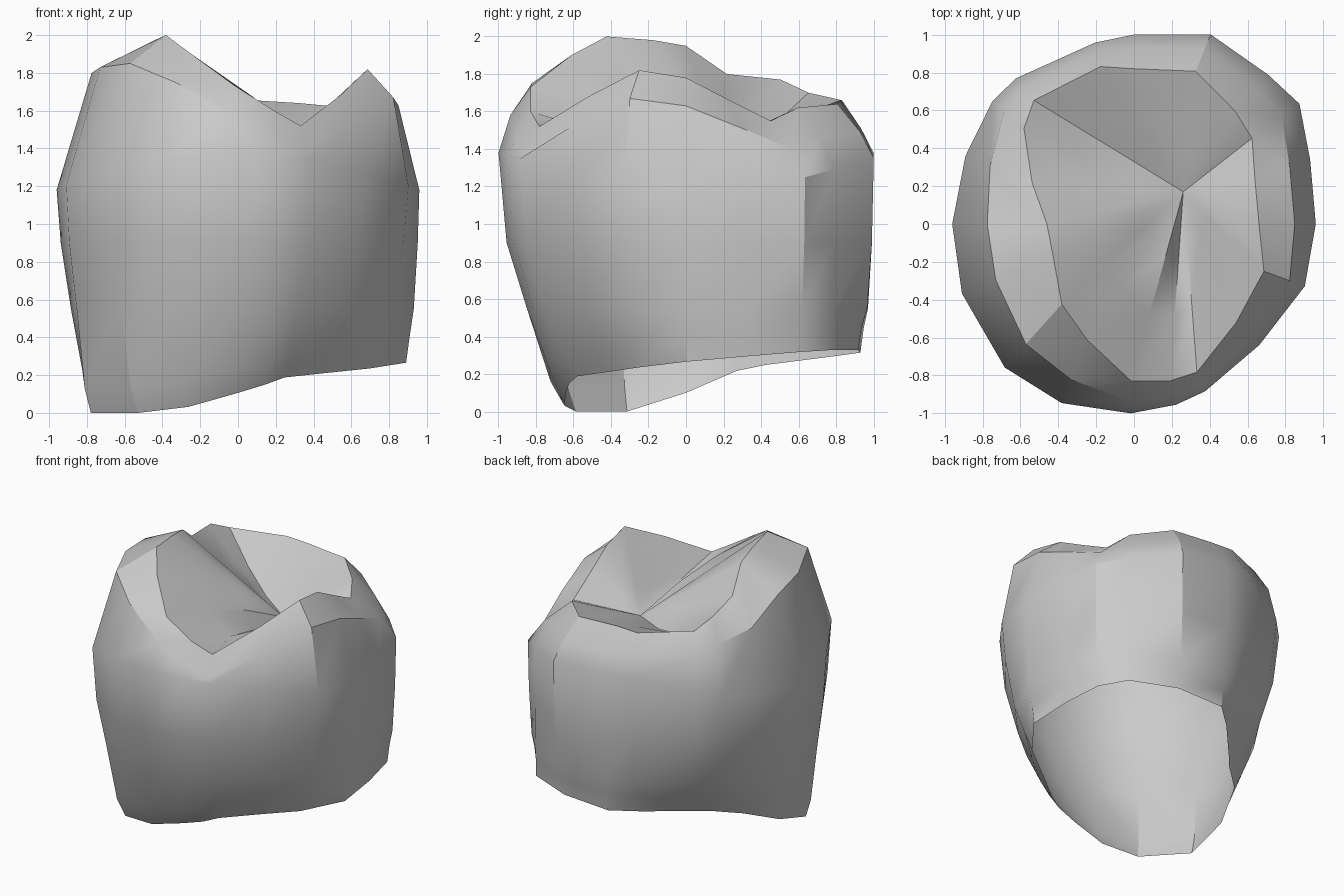
import bpy, bmesh, math
from mathutils import Vector

default_cube = bpy.data.objects.get("Cube")
if default_cube:
    bpy.data.objects.remove(default_cube, do_unlink=True)

# One row per direction around the crown, starting at +x and turning to +y:
# degrees, rim radius, rim height, widest radius, base radius, basin ridge (+) or groove (-)
COLUMNS = [
    (0, .66, 1.78, .96, .89, 0),
    (20, .68, 1.66, .99, .93, 0),
    (36, .77, 1.55, 1.08, 1.02, 0),
    (48, .80, 1.62, 1.06, 1.05, 0),
    (68, .87, 1.64, 1.08, .99, 0),
    (90, .82, 1.66, 1.0, .93, 0),
    (102, .85, 1.66, .98, .80, 0),
    (129, .84, 1.7, .99, .66, -.06),
    (139, .77, 1.77, .99, .65, -.05),
    (158, .58, 1.8, .96, .72, 0),
    (180, .46, 1.95, .96, .78, 0),
    (202, .46, 1.98, .98, .84, 0),
    (228, .57, 2.0, 1.02, .79, 0),
    (248, .66, 1.9, 1.02, .70, 0),
    (269, .83, 1.73, 1.0, .64, .05),
    (283, .85, 1.6, .98, .64, -.04),
    (293, .85, 1.52, .96, .63, 0),
    (316, .75, 1.68, .92, .62, 0),
    (340, .73, 1.82, .96, .74, 0),
]
PIT = Vector((.26, .17, 1.42))


def mix(a, b, t):
    return a + (b - a) * t


def base_height(x, y):
    """Slanted lower edge, dipping further at one front corner."""
    return max(0, .23 + .04 * x + .09 * y - .23 * max(0, -x - y - .35))


def column_points(degrees, rim, top, wide, base, ridge):
    """Points of one column, from the open base edge over the rim into the basin."""
    angle = math.radians(degrees)
    direction = Vector((math.cos(angle), math.sin(angle), 0))

    def at(radius, height):
        return direction * radius + Vector((0, 0, height))

    foot = base_height(direction.x * base, direction.y * base)
    belly = 1.18 + .2 * direction.y ** 2
    rim_point = at(rim, top)
    points = [
        at(base, foot),
        at(mix(wide, base, .75), foot + .13),
        at(mix(wide, base, .42), .55),
        at(mix(wide, base, .12), .9),
        at(wide, belly),
        at(mix(rim, wide, .63), top - .15),
        rim_point,
    ]
    # Basin wall with its ridges and grooves
    for t in (.35, .68):
        points.append(rim_point.lerp(PIT, t) + Vector((0, 0, ridge)))
    return points


def build_crown():
    """Thin shell, open underneath, with a shallow basin on top."""
    bm = bmesh.new()
    columns = [[bm.verts.new(p) for p in column_points(*row)] for row in COLUMNS]
    pit = bm.verts.new(PIT)
    for i, left in enumerate(columns):
        right = columns[(i + 1) % len(columns)]
        for j in range(len(left) - 1):
            bm.faces.new((left[j], right[j], right[j + 1], left[j + 1]))
        bm.faces.new((left[-1], right[-1], pit))
    mesh = bpy.data.meshes.new("tooth_crown")
    bm.to_mesh(mesh)
    bm.free()
    obj = bpy.data.objects.new("tooth_crown", mesh)
    bpy.context.collection.objects.link(obj)
    return obj


# Plain light grey surface
grey = bpy.data.materials.new("light_grey")
grey.use_nodes = True
grey.diffuse_color = (.6, .6, .6, 1)
grey.node_tree.nodes["Principled BSDF"].inputs["Base Color"].default_value = (.6, .6, .6, 1)

crown = build_crown()
crown.data.materials.append(grey)

# Smooth walls, sharp rim
bpy.ops.object.select_all(action='DESELECT')
crown.select_set(True)
bpy.context.view_layer.objects.active = crown
bpy.ops.object.shade_smooth_by_angle(angle=math.radians(30))
